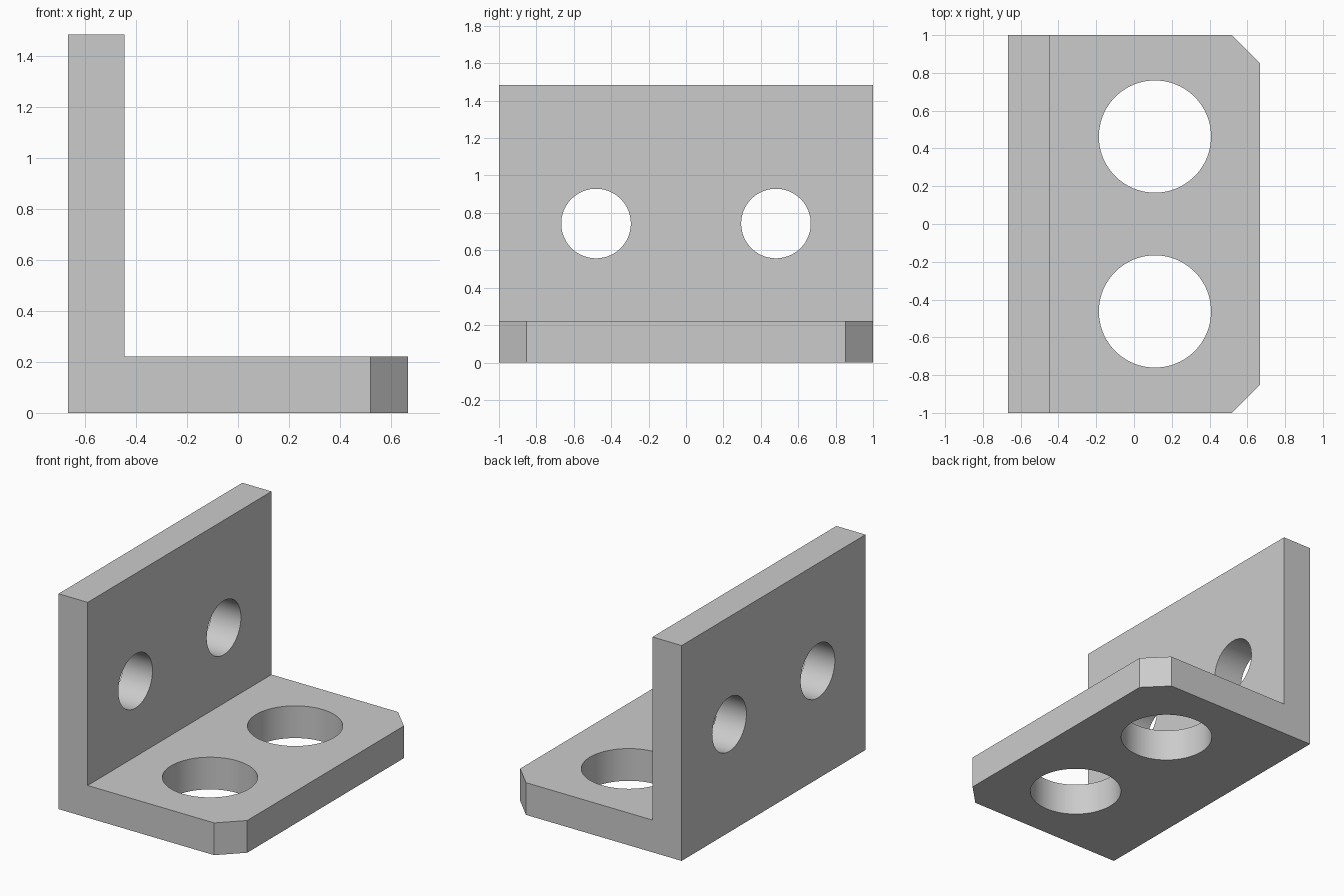
import bpy
import bmesh
from math import pi

cube = bpy.data.objects.get("Cube")
if cube:
    bpy.data.objects.remove(cube, do_unlink=True)

HALF_X, HALF_Y, HEIGHT = 0.667, 1.0, 1.483
THICK, CHAMFER = 0.222, 0.148

grey = bpy.data.materials.new("plain grey")
grey.use_nodes = True
colour = (0.6, 0.6, 0.6, 1)
grey.diffuse_color = colour
grey.node_tree.nodes["Principled BSDF"].inputs["Base Color"].default_value = colour


def add_object(name, bm):
    bmesh.ops.recalc_face_normals(bm, faces=bm.faces)
    mesh = bpy.data.meshes.new(name)
    bm.to_mesh(mesh)
    bm.free()
    mesh.materials.append(grey)
    obj = bpy.data.objects.new(name, mesh)
    bpy.context.collection.objects.link(obj)
    return obj


# L-shaped bracket: side profile extruded along its width
inner = THICK - HALF_X
profile = [(-HALF_X, 0), (HALF_X, 0), (HALF_X, THICK),
           (inner, THICK), (inner, HEIGHT), (-HALF_X, HEIGHT)]
bm = bmesh.new()
face = bm.faces.new([bm.verts.new((x, -HALF_Y, z)) for x, z in profile])
extruded = bmesh.ops.extrude_face_region(bm, geom=[face])["geom"]
bmesh.ops.translate(bm, vec=(0, 2 * HALF_Y, 0),
                    verts=[v for v in extruded if isinstance(v, bmesh.types.BMVert)])

# Chamfered outer corners of the base
corners = [e for e in bm.edges if all(v.co.x > HALF_X - 0.01 for v in e.verts)
           and abs(e.verts[0].co.y - e.verts[1].co.y) < 0.01]
bmesh.ops.bevel(bm, geom=corners, offset=CHAMFER, offset_type='OFFSET',
                segments=1, affect='EDGES')
bracket = add_object("angle_bracket", bm)


# Round through-holes
def cut_hole(name, location, radius, rotation=(0, 0, 0)):
    bm = bmesh.new()
    bmesh.ops.create_cone(bm, cap_ends=True, segments=96, radius1=radius,
                          radius2=radius, depth=0.5)
    cutter = add_object(name, bm)
    cutter.location, cutter.rotation_euler = location, rotation
    cutter.hide_render = True
    cutter.hide_set(True)
    mod = bracket.modifiers.new(name, 'BOOLEAN')
    mod.operation, mod.solver, mod.object = 'DIFFERENCE', 'EXACT', cutter


for side, sign in (("front", -1), ("back", 1)):
    cut_hole(side + "_base_hole_cutter", (0.111, sign * 0.463, THICK / 2), 0.297)
    cut_hole(side + "_wall_hole_cutter", (THICK / 2 - HALF_X, sign * 0.481, 0.743),
             0.186, (0, pi / 2, 0))

# Smooth hole walls with crisp rims
bpy.ops.object.select_all(action='DESELECT')
bracket.select_set(True)
bpy.context.view_layer.objects.active = bracket
for mod in list(bracket.modifiers):
    bpy.ops.object.modifier_apply(modifier=mod.name)
bpy.ops.object.shade_smooth_by_angle(angle=pi / 6)
